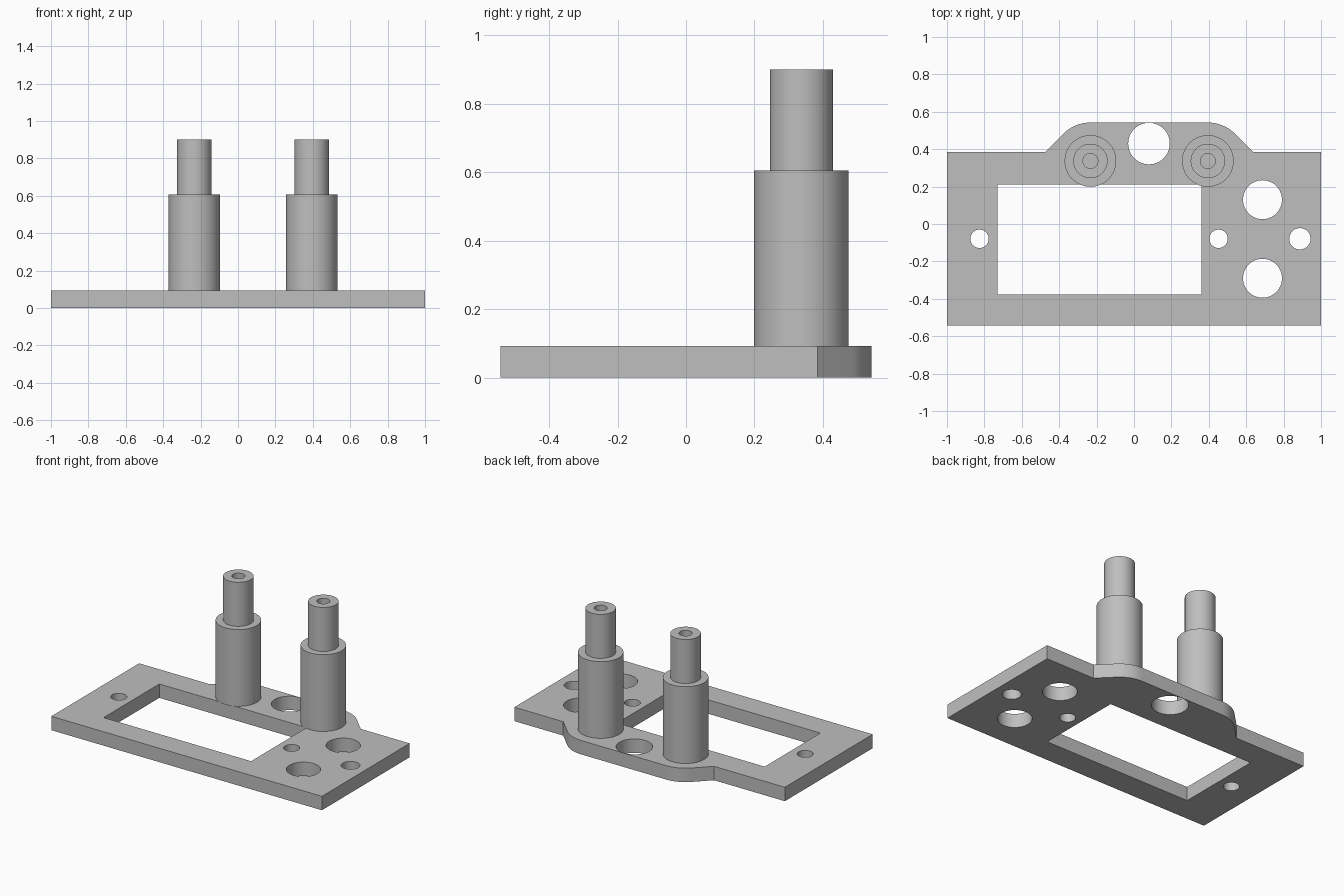
import bpy, bmesh
from math import sin, cos, pi, radians
from mathutils import Vector

if "Cube" in bpy.data.objects:
    bpy.data.objects.remove(bpy.data.objects["Cube"], do_unlink=True)

grey = bpy.data.materials.new("plain grey")
grey.use_nodes = True
COLOUR = (0.52, 0.52, 0.52, 1)
grey.diffuse_color = COLOUR
grey.node_tree.nodes["Principled BSDF"].inputs["Base Color"].default_value = COLOUR

THICK = 0.093
POST_Y = 0.337
POSTS = {"right_post": -0.233, "left_post": 0.395}
EAR_R = 0.2055


def finish(name, bm, location=(0, 0, 0)):
    bmesh.ops.recalc_face_normals(bm, faces=bm.faces)
    mesh = bpy.data.meshes.new(name)
    bm.to_mesh(mesh)
    bm.free()
    mesh.materials.append(grey)
    obj = bpy.data.objects.new(name, mesh)
    obj.location = location
    bpy.context.collection.objects.link(obj)
    bpy.ops.object.select_all(action='DESELECT')
    obj.select_set(True)
    bpy.context.view_layer.objects.active = obj
    bpy.ops.object.shade_smooth_by_angle(angle=radians(30))
    return obj


def arc(x, y, r, start, end, steps):
    angles = [radians(start + (end - start) * i / steps) for i in range(steps + 1)]
    return [(x + r * cos(a), y + r * sin(a)) for a in angles]


def circle(x, y, r):
    return arc(x, y, r, 0, 360, 64)[:-1]


# Base plate: outline with a rounded ear around the posts, window and holes
front, back = -0.5425, 0.384
ear_foot = EAR_R * cos(pi / 4) * 2 + POST_Y - back
outline = [(-1, front), (1, front), (1, back), (POSTS["left_post"] + ear_foot, back)]
outline += arc(POSTS["left_post"], POST_Y, EAR_R, 45, 90, 12)
outline += arc(POSTS["right_post"], POST_Y, EAR_R, 90, 135, 12)
outline += [(POSTS["right_post"] - ear_foot, back), (-1, back)]
window = [(-0.73, -0.376), (0.36, -0.376), (0.36, 0.212), (-0.73, 0.212)]
holes = [(0.08, 0.43, 0.111), (0.687, 0.13, 0.104), (0.687, -0.29, 0.104),
         (-0.826, -0.079, 0.049), (0.452, -0.079, 0.049), (0.887, -0.079, 0.057)]

bm = bmesh.new()
for loop in [outline, window] + [circle(*h) for h in holes]:
    verts = [bm.verts.new((x, y, 0)) for x, y in loop]
    for a, b in zip(verts, verts[1:] + verts[:1]):
        bm.edges.new((a, b))
bmesh.ops.triangle_fill(bm, use_beauty=True, edges=bm.edges[:], normal=(0, 0, 1))
raised = bmesh.ops.extrude_face_region(bm, geom=bm.faces[:], use_keep_orig=True)
bmesh.ops.translate(bm, vec=(0, 0, THICK),
                    verts=[v for v in raised["geom"] if isinstance(v, bmesh.types.BMVert)])
finish("base_plate", bm)

# Stepped posts, each with a blind hole in the top
profile = [(0, THICK), (0.138, THICK), (0.138, 0.606), (0.092, 0.606),
           (0.092, 0.9), (0.04, 0.9), (0.04, 0.6), (0, 0.6)]
for name, x in POSTS.items():
    bm = bmesh.new()
    verts = [bm.verts.new((r, 0, z)) for r, z in profile]
    edges = [bm.edges.new(pair) for pair in zip(verts, verts[1:])]
    bmesh.ops.spin(bm, geom=verts + edges, cent=Vector(), axis=(0, 0, 1),
                   angle=2 * pi, steps=64, use_merge=False)
    bmesh.ops.remove_doubles(bm, verts=bm.verts, dist=0.0005)
    finish(name, bm, (x, POST_Y, 0))
